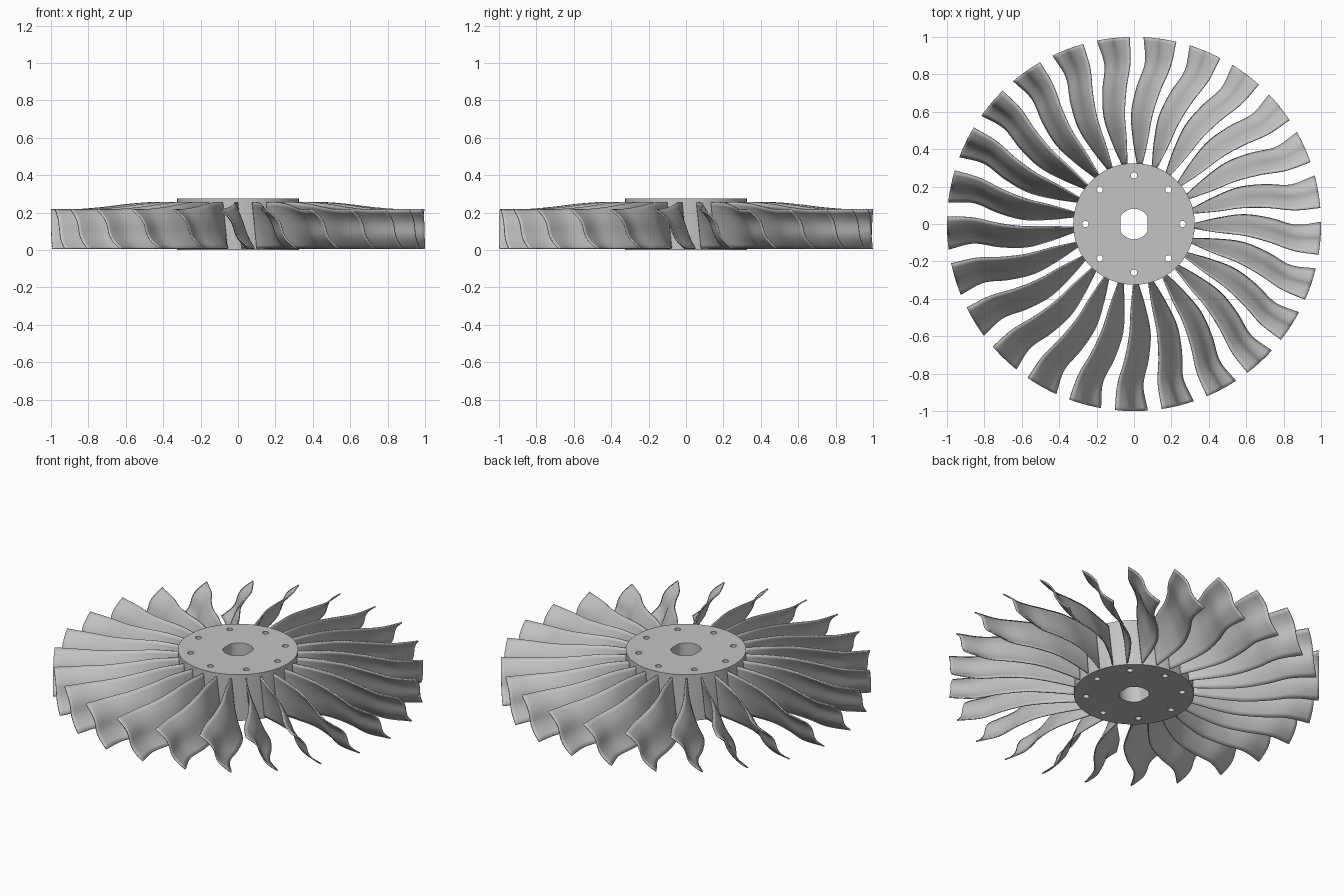
import bpy
import math

BLADES = 25
HUB_RADIUS, HUB_HEIGHT = 0.325, 0.275

if "Cube" in bpy.data.objects:
    bpy.data.objects.remove(bpy.data.objects["Cube"])

metal = bpy.data.materials.new("grey metal")
metal.use_nodes = True
colour = (0.55, 0.55, 0.55, 1)
metal.diffuse_color = colour
metal.node_tree.nodes["Principled BSDF"].inputs["Base Color"].default_value = colour


def smooth(obj, angle):
    bpy.ops.object.select_all(action="DESELECT")
    obj.select_set(True)
    bpy.context.view_layer.objects.active = obj
    bpy.ops.object.shade_smooth_by_angle(angle=math.radians(angle))


def circle(radius, sides, cx=0, cy=0, flat=9):
    """Points of a circle, cut off straight beyond x = -flat and x = flat."""
    ring = [math.tau * i / sides for i in range(sides)]
    return [(max(-flat, min(cx + radius * math.cos(a), flat)), cy + radius * math.sin(a)) for a in ring]


def spline_at(values, u):
    """Smooth interpolation through evenly spaced values, u from 0 to 1."""
    x = u * (len(values) - 1)
    i = min(int(x), len(values) - 2)
    f = x - i
    b, c = values[i], values[i + 1]
    a = values[i - 1] if i else 2 * b - c
    d = values[i + 2] if i + 2 < len(values) else 2 * c - b
    return b + 0.5 * f * (c - a + f * (2 * a - 5 * b + 4 * c - d + f * (3 * (b - c) + d - a)))


# Hub: filled outline with a flatted bore and a ring of bolt holes
outline = bpy.data.curves.new("hub", "CURVE")
outline.dimensions = "2D"
outline.fill_mode = "BOTH"
outline.extrude = HUB_HEIGHT / 2
loops = [circle(HUB_RADIUS, 96), circle(0.082, 48, flat=0.073)]
loops += [circle(0.017, 16, x, y) for x, y in circle(0.26, 8)]
for loop in loops:
    spline = outline.splines.new("POLY")
    spline.points.add(len(loop) - 1)
    for point, (x, y) in zip(spline.points, loop):
        point.co = (x, y, 0, 1)
    spline.use_cyclic_u = True
outline.materials.append(metal)
hub = bpy.data.objects.new("hub", outline)
bpy.context.collection.objects.link(hub)
hub.location.z = HUB_HEIGHT / 2
bpy.ops.object.select_all(action="DESELECT")
hub.select_set(True)
bpy.context.view_layer.objects.active = hub
bpy.ops.object.convert(target="MESH")
smooth(hub, 30)

# Blade: wavy sheet, described by its edges from root to tip
UPPER_SIDE = [-0.003, 0.008, 0.014, 0.038, 0.074, 0.085]
LOWER_SIDE = [-0.026, -0.068, -0.096, -0.088, -0.062, -0.088]
UPPER_Z = [0.255, 0.256, 0.245, 0.228, 0.217, 0.217]
ROOT, BOTTOM, ROWS, COLS = 0.318, 0.008, 36, 12

verts, faces = [], []
for i in range(ROWS + 1):
    u = i / ROWS
    r = ROOT + (1 - ROOT) * u
    upper, lower, top = (spline_at(v, u) for v in (UPPER_SIDE, LOWER_SIDE, UPPER_Z))
    for j in range(COLS + 1):
        s = j / COLS
        # The chord bends into an S towards the tip
        bend = s + 0.7 * u * math.sin(math.tau * s) / math.tau
        side = lower + (upper - lower) * bend
        verts.append((r * math.cos(side / r), -r * math.sin(side / r), BOTTOM + (top - BOTTOM) * s))
for i in range(ROWS):
    for j in range(COLS):
        k = i * (COLS + 1) + j
        faces.append((k, k + 1, k + COLS + 2, k + COLS + 1))
sheet = bpy.data.meshes.new("blade")
sheet.from_pydata(verts, [], faces)
sheet.materials.append(metal)

# Blades repeated around the hub
for n in range(BLADES):
    blade = bpy.data.objects.new(f"blade_{n + 1}", sheet)
    bpy.context.collection.objects.link(blade)
    blade.rotation_euler.z = math.radians(81.9) + math.tau * n / BLADES
    if n == 0:
        smooth(blade, 50)
    shell = blade.modifiers.new("thickness", "SOLIDIFY")
    shell.thickness = 0.007
    shell.offset = 0
